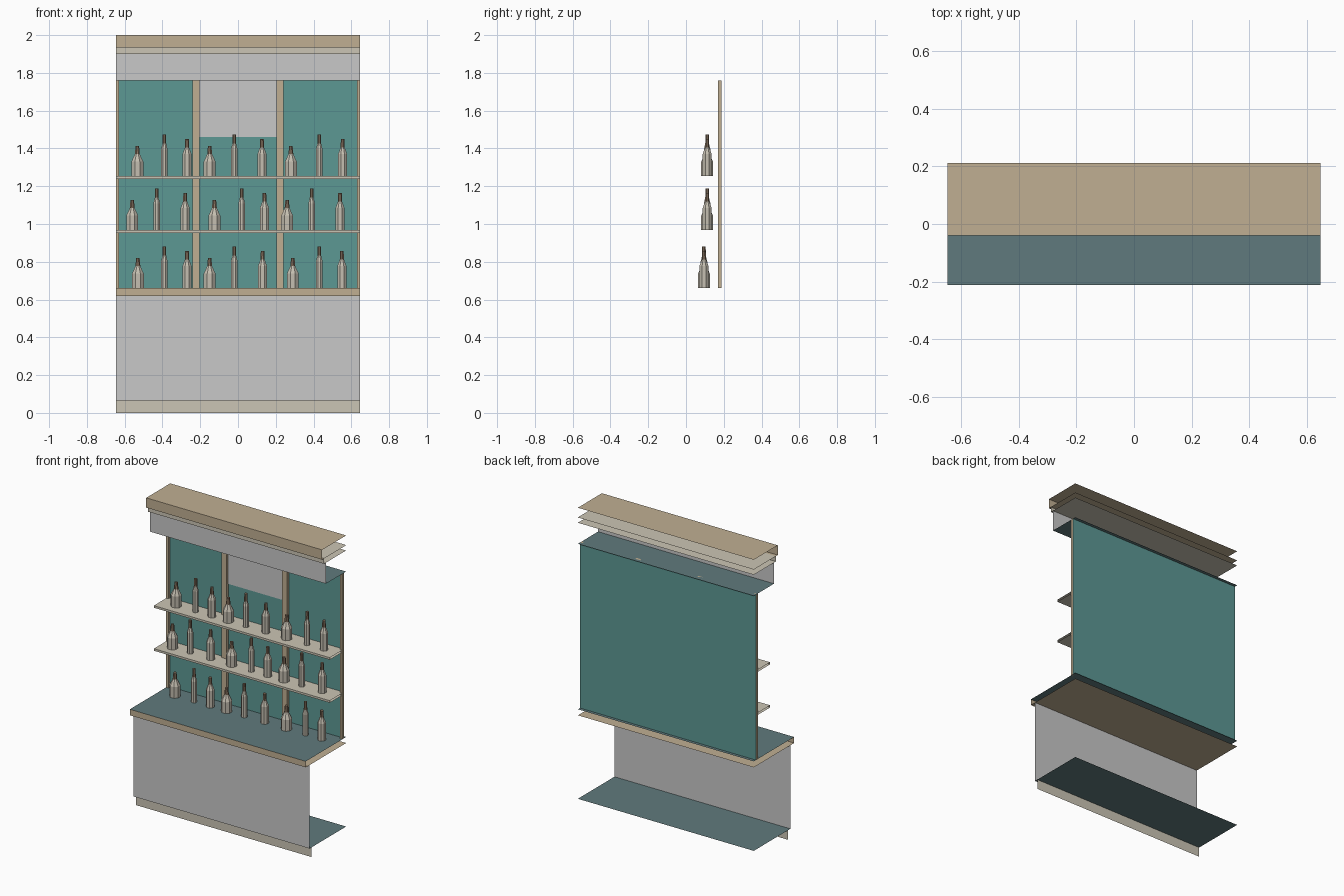
import bpy, math

cube = bpy.data.objects.get("Cube")
if cube:
    bpy.data.objects.remove(cube, do_unlink=True)


def material(name, rgb):
    m = bpy.data.materials.new(name)
    m.use_nodes = True
    m.diffuse_color = (*rgb, 1)
    m.node_tree.nodes["Principled BSDF"].inputs["Base Color"].default_value = (*rgb, 1)
    return m


TAN = material("tan wood", (0.53, 0.43, 0.29))
CREAM = material("cream trim", (0.60, 0.56, 0.46))
GREY = material("light grey panel", (0.58, 0.58, 0.58))
TEAL = material("teal backing", (0.107, 0.314, 0.296))
SLATE = material("slate surface", (0.117, 0.195, 0.205))
GLASS = material("pale bottle", (0.56, 0.52, 0.44))
NECK = material("brown neck", (0.27, 0.19, 0.13))

W = 0.647       # half width of the unit
BACK = 0.212    # rear edge of the unit


def build(name, verts, faces, mats, slots=None):
    mesh = bpy.data.meshes.new(name)
    mesh.from_pydata(verts, [], faces)
    for m in mats:
        mesh.materials.append(m)
    for poly, slot in zip(mesh.polygons, slots or []):
        poly.material_index = slot
    obj = bpy.data.objects.new(name, mesh)
    bpy.context.collection.objects.link(obj)
    return obj


SIDES = {
    "bottom": (0, 2, 3, 1), "top": (4, 5, 7, 6), "front": (0, 1, 5, 4),
    "back": (2, 6, 7, 3), "left": (1, 3, 7, 5), "right": (0, 4, 6, 2),
}


def panels(name, x, y, z, **sides):
    """Box from x, y, z ranges, keeping only the sides that have a material."""
    verts = [(a, b, c) for c in z for b in y for a in x]
    mats = list(dict.fromkeys(sides.values()))
    build(name, verts, [SIDES[s] for s in sides], mats,
          [mats.index(m) for m in sides.values()])


def solid(name, x, y, z, mat):
    panels(name, x, y, z, **{s: mat for s in SIDES})


FULL = (-W, W)

# Base cabinet: open at the ends and the rear
panels("kick_board", FULL, (-0.15, BACK), (0, 0.065), front=CREAM)
panels("cabinet_front", FULL, (-0.172, BACK), (0.065, 0.62), front=GREY, bottom=SLATE)
panels("counter", FULL, (-0.212, BACK), (0.62, 0.66), front=TAN, bottom=TAN, top=SLATE)

# Canopy: stepped layers, open at the ends and the rear
panels("canopy_fascia", FULL, (0.0, BACK), (1.76, 1.90), front=GREY, bottom=SLATE)
panels("canopy_moulding", FULL, (-0.02, BACK), (1.90, 1.936), front=CREAM, bottom=CREAM, top=CREAM)
panels("canopy_cap", FULL, (-0.04, BACK), (1.935, 2.0), front=TAN, bottom=TAN, top=TAN)

# Rear wall with a pale panel in the middle bay
panels("back_panel", FULL, (0.18, 0.19), (0.66, 1.76), back=TEAL)
panels("centre_panel", (-0.204, 0.204), (0.187, 0.189), (1.46, 1.76), front=GREY)

# Upright posts, mirrored in pairs
for label, s in (("left", 1), ("right", -1)):
    for kind, a, b in (("end", 0.631, W), ("inner", 0.204, 0.241)):
        solid(f"{label}_{kind}_post", sorted((s * a, s * b)), (0.17, 0.189), (0.66, 1.76), TAN)

# Shelves
for label, top in (("lower", 0.967), ("upper", 1.253)):
    panels(f"{label}_shelf", FULL, (0.04, 0.188), (top - 0.014, top),
           front=CREAM, bottom=CREAM, top=CREAM)


def bottle(name, x, y, z, profile, n=8):
    """Faceted bottle turned from (radius, height) points; the last band is the neck."""
    verts = []
    for r, h in profile:
        for i in range(n):
            a = math.tau * (i + 0.5) / n
            verts.append((x + r * math.cos(a), y + r * math.sin(a), z + h))
    faces, slots = [], []
    bands = len(profile) - 1
    for k in range(bands):
        for i in range(n):
            j = (i + 1) % n
            faces.append((k * n + i, k * n + j, (k + 1) * n + j, (k + 1) * n + i))
            slots.append(int(k == bands - 1))
    faces += [tuple(reversed(range(n))), tuple(range(bands * n, bands * n + n))]
    build(name, verts, faces, [GLASS, NECK], slots + [0, 1])


SHAPES = {
    "squat": [(0.034, 0), (0.034, 0.075), (0.014, 0.115), (0.010, 0.158)],
    "slim": [(0.019, 0), (0.019, 0.14), (0.011, 0.17), (0.010, 0.22)],
    "medium": [(0.026, 0), (0.026, 0.115), (0.012, 0.15), (0.010, 0.195)],
}

# Rows of bottles, three shapes repeating across each bay
ROWS = [
    ("counter", 0.095, 0.662, (-0.53, -0.39, -0.27, -0.15, -0.02, 0.13, 0.29, 0.43, 0.55)),
    ("lower_shelf", 0.112, 0.969, (-0.56, -0.43, -0.28, -0.125, 0.02, 0.14, 0.26, 0.39, 0.54)),
    ("upper_shelf", 0.112, 1.255, (-0.533, -0.39, -0.27, -0.15, -0.02, 0.127, 0.28, 0.43, 0.554)),
]
for row, y, z, xs in ROWS:
    for i, x in enumerate(xs):
        shape = list(SHAPES)[i % 3]
        bottle(f"{row}_{shape}_bottle_{i // 3 + 1}", x, y, z, SHAPES[shape])
